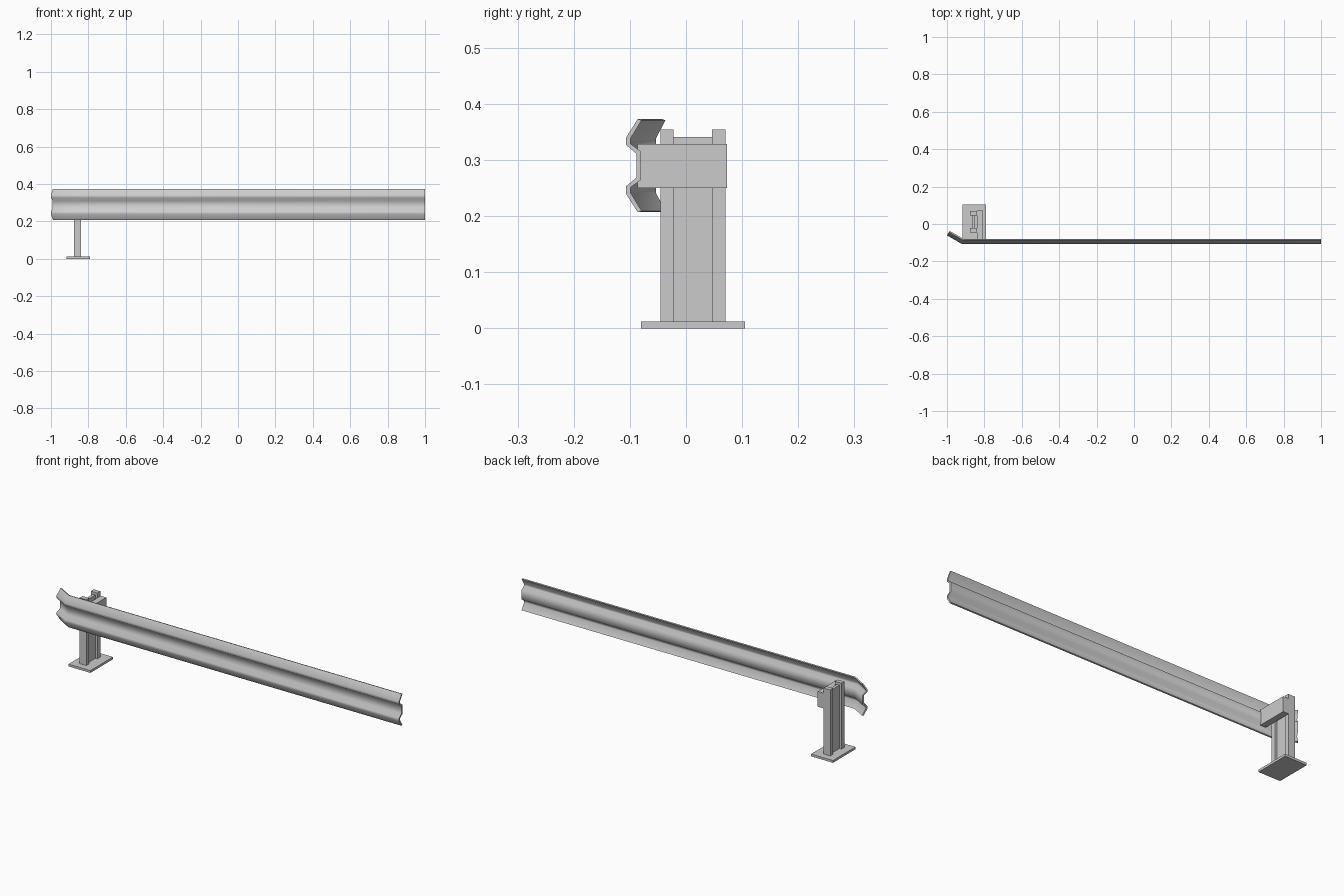
import bpy, bmesh, math
from mathutils import Vector

cube = bpy.data.objects.get("Cube")
if cube:
    bpy.data.objects.remove(cube, do_unlink=True)

# One galvanised steel colour
steel = bpy.data.materials.new("galvanised_grey")
steel.use_nodes = True
GREY = (0.6, 0.6, 0.6, 1)
steel.diffuse_color = GREY
steel.node_tree.nodes["Principled BSDF"].inputs["Base Color"].default_value = GREY


def finish(name, bm):
    bmesh.ops.recalc_face_normals(bm, faces=bm.faces)
    mesh = bpy.data.meshes.new(name)
    bm.to_mesh(mesh)
    bm.free()
    mesh.materials.append(steel)
    obj = bpy.data.objects.new(name, mesh)
    bpy.context.collection.objects.link(obj)
    return obj


def box(name, x, y, z):
    bm = bmesh.new()
    bmesh.ops.create_cube(bm, size=1)
    for v in bm.verts:
        v.co = [(a + b) / 2 + c * (b - a) for c, (a, b) in zip(v.co, (x, y, z))]
    return finish(name, bm)


# Base plate and I-section post
box("base_plate", (-0.918, -0.792), (-0.08, 0.105), (0, 0.012))
box("post_front_flange", (-0.878, -0.84), (-0.045, -0.022), (0.002, 0.354))
box("post_back_flange", (-0.878, -0.84), (0.046, 0.07), (0.002, 0.354))
box("post_web", (-0.866, -0.851), (-0.022, 0.046), (0.012, 0.341))

# Bracket block on the side of the post
box("bracket", (-0.84, -0.808), (-0.086, 0.073), (0.25, 0.329))

# W-beam half profile: (depth behind the front, height from the middle)
FRONT = -0.107
MID = 0.29
outer = [(0.021, 0.083), (0, 0.05), (0, 0.037), (0.019, 0.021)]
inner = [(0.028, 0.081), (0.008, 0.048), (0.008, 0.039), (0.027, 0.025)]


def mirror(half):
    return half + [(d, -h) for d, h in reversed(half)]


profile = mirror(outer) + mirror(inner)[::-1]
half_count = len(profile) // 2
bend = math.radians(30)
length = 0.08 / math.cos(bend)


# Stations along the rail: straight end, mitred bend, swept-back tip
def straight(d):
    return 1, FRONT + d


def mitre(d):
    return -0.92 + d * math.tan(bend / 2), FRONT + d


def tip(d):
    return (-0.92 - length * math.cos(bend) + d * math.sin(bend),
            FRONT + length * math.sin(bend) + d * math.cos(bend))


bm = bmesh.new()
rings = [[bm.verts.new(Vector((*place(d), MID + h))) for d, h in profile]
         for place in (straight, mitre, tip)]
count = len(profile)
for a, b in zip(rings, rings[1:]):
    for i in range(count):
        j = (i + 1) % count
        bm.faces.new((a[i], a[j], b[j], b[i]))
for ring in (rings[0], rings[-1]):
    for i in range(half_count - 1):
        bm.faces.new((ring[i], ring[i + 1], ring[-i - 2], ring[-i - 1]))
rail = finish("guard_rail", bm)

# Rounded waves with crisp rims
bpy.ops.object.select_all(action='DESELECT')
rail.select_set(True)
bpy.context.view_layer.objects.active = rail
bpy.ops.object.shade_smooth_by_angle(angle=math.radians(55))
